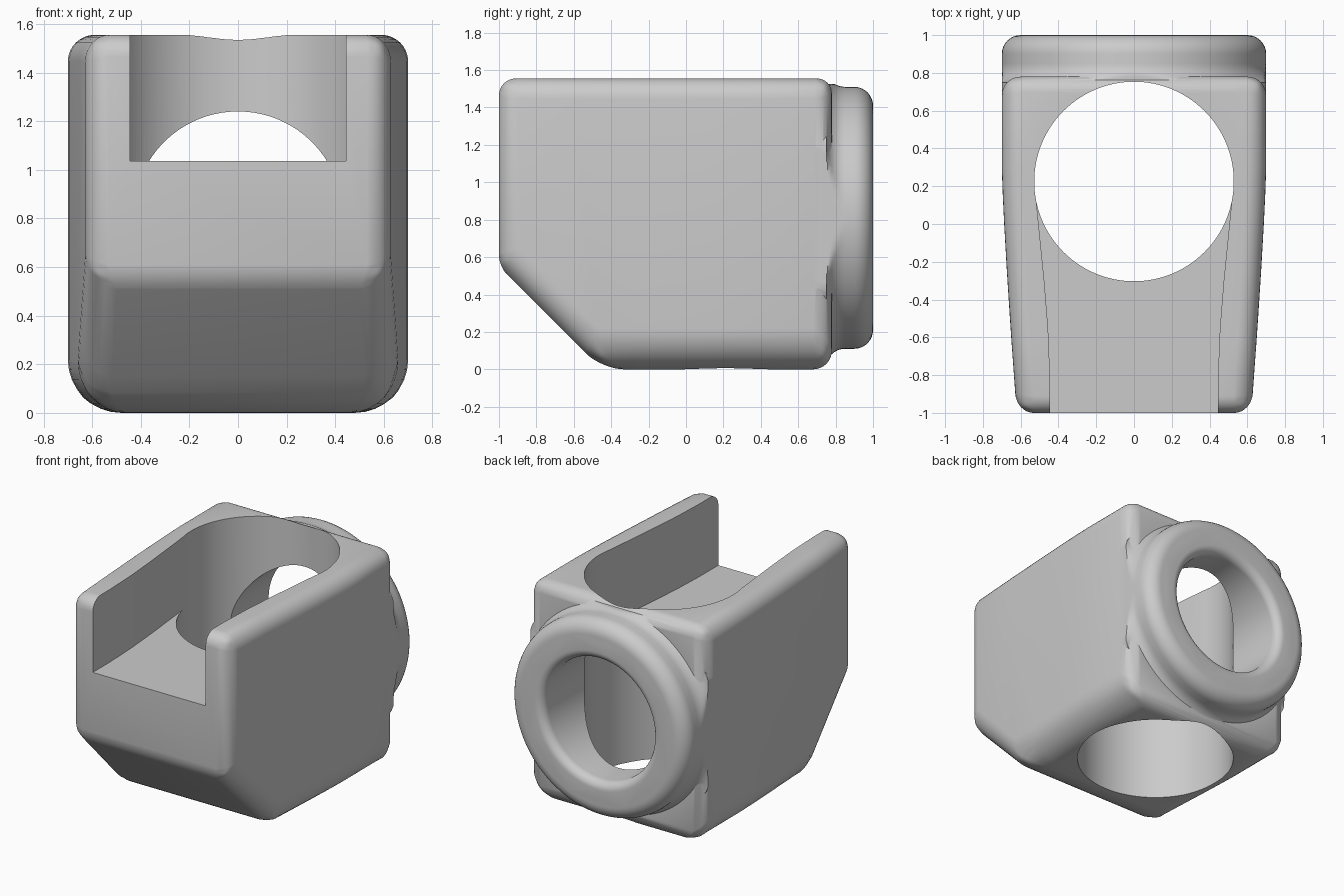
import bpy, bmesh
from math import sin, cos, pi

cube = bpy.data.objects.get("Cube")
if cube:
    bpy.data.objects.remove(cube, do_unlink=True)

HALF = 0.70      # half width of the block
RING_Z = 0.81    # height of the rear collar axis
BORE_Y, BORE_R = 0.225, 0.528

grey = bpy.data.materials.new("plain grey")
grey.use_nodes = True
grey.diffuse_color = (0.6, 0.6, 0.6, 1)
grey.node_tree.nodes["Principled BSDF"].inputs["Base Color"].default_value = (0.6, 0.6, 0.6, 1)


def make(name, bm):
    bmesh.ops.recalc_face_normals(bm, faces=bm.faces[:])
    mesh = bpy.data.meshes.new(name)
    bm.to_mesh(mesh)
    bm.free()
    mesh.materials.append(grey)
    ob = bpy.data.objects.new(name, mesh)
    bpy.context.collection.objects.link(ob)
    return ob


def prism(points, offset):
    """Extrude a closed outline; returns the bmesh and its two vertex loops."""
    bm = bmesh.new()
    a = [bm.verts.new(p) for p in points]
    b = [bm.verts.new([c + o for c, o in zip(p, offset)]) for p in points]
    n = len(points)
    bm.faces.new(a)
    bm.faces.new(b[::-1])
    for i in range(n):
        j = (i + 1) % n
        bm.faces.new((a[i], b[i], b[j], a[j]))
    return bm, a, b


def lathe(name, profile, steps=128):
    """Turn (y, radius) points about the collar axis."""
    bm = bmesh.new()
    rings = []
    for y, r in profile:
        rings.append([bm.verts.new((r * cos(2 * pi * i / steps), y,
                                    RING_Z + r * sin(2 * pi * i / steps)))
                      for i in range(steps)])
    for p, q in zip(rings, rings[1:]):
        for i in range(steps):
            j = (i + 1) % steps
            bm.faces.new((p[i], p[j], q[j], q[i]))
    bm.faces.new(rings[0])
    bm.faces.new(rings[-1])
    return make(name, bm)


def arc(y, r, radius, start, end, n=8):
    angles = [start + (end - start) * i / n for i in range(n + 1)]
    return [(y + radius * sin(t), r + radius * cos(t)) for t in angles]


def apply(ob, kind, **settings):
    mod = ob.modifiers.new(kind.lower(), kind)
    for key, value in settings.items():
        setattr(mod, key, value)
    bpy.context.view_layer.objects.active = ob
    bpy.ops.object.modifier_apply(modifier=mod.name)


def combine(ob, other, operation):
    apply(ob, 'BOOLEAN', object=other, operation=operation, solver='EXACT')
    bpy.data.objects.remove(other, do_unlink=True)


# Block: side outline with its own rounding on each edge
outline = [(-1, 1.555), (-1, 0.55), (-0.45, 0), (0.78, 0), (0.78, 1.555)]
cross_round = [0.09, 0.06, 0.12, 0.10, 0.08]
side_round = [0.10, 0.14, 0.22, 0.10, 0.11]
bm, left, right = prism([(-HALF, y, z) for y, z in outline], (2 * HALF, 0, 0))
weight = bm.edges.layers.float.new("bevel_weight_edge")
for i in range(5):
    bm.edges.get((left[i], right[i]))[weight] = cross_round[i] / 0.22
    for loop in (left, right):
        bm.edges.get((loop[i], loop[(i + 1) % 5]))[weight] = side_round[i] / 0.22
body = make("block_body", bm)
apply(body, 'BEVEL', width=0.22, segments=8, limit_method='WEIGHT', use_clamp_overlap=False)

# Taper the block towards the front
bm = bmesh.new()
bm.from_mesh(body.data)
for y in (-0.6, -0.25, 0.0, 0.15, 0.3):
    bmesh.ops.bisect_plane(bm, geom=bm.verts[:] + bm.edges[:] + bm.faces[:],
                           plane_co=(0, y, 0), plane_no=(0, 1, 0))
for v in bm.verts:
    t = max(0, 0.3 - v.co.y) / 1.3
    v.co.x *= 1 - 0.113 * t ** 1.25
bm.to_mesh(body.data)
bm.free()

# Rear collar with a rounded rim and a concave flare into the block
collar = lathe("rear_collar", [(0.68, 0.80)] + arc(0.85, 0.80, 0.10, -pi / 2, -pi)
               + arc(0.90, 0.60, 0.10, 0, pi / 2))
for v in collar.data.vertices:
    if v.co.y < 0.849:
        v.co.x = max(-0.699, min(0.699, v.co.x))
        v.co.z = max(0.03, min(1.525, v.co.z))
combine(body, collar, 'UNION')

# Upright bore through the whole block
bm = bmesh.new()
bmesh.ops.create_cone(bm, cap_ends=True, segments=128, radius1=BORE_R, radius2=BORE_R, depth=3)
bmesh.ops.translate(bm, verts=bm.verts[:], vec=(0, BORE_Y, 0.8))
combine(body, make("upright_bore", bm), 'DIFFERENCE')

# Front slot, flaring gently into the bore
edge = [(0.445, -1.1), (0.445, -0.8), (0.455, -0.55), (0.475, -0.3),
        (0.5, -0.05), (0.52, 0.15), (0.3, 0.3)]
plan = edge + [(-x, y) for x, y in reversed(edge)]
bm, _, _ = prism([(x, y, 1.037) for x, y in plan], (0, 0, 1))
combine(body, make("front_slot", bm), 'DIFFERENCE')

# Round opening through the collar with a softened lip
opening = lathe("rear_opening", [(0.25, 0.43)] + arc(0.94, 0.49, 0.06, -pi, -1.5 * pi)
                + [(1.1, 0.49)])
combine(body, opening, 'DIFFERENCE')

bpy.ops.object.select_all(action='DESELECT')
body.select_set(True)
bpy.context.view_layer.objects.active = body
bpy.ops.object.shade_smooth_by_angle(angle=0.6)
